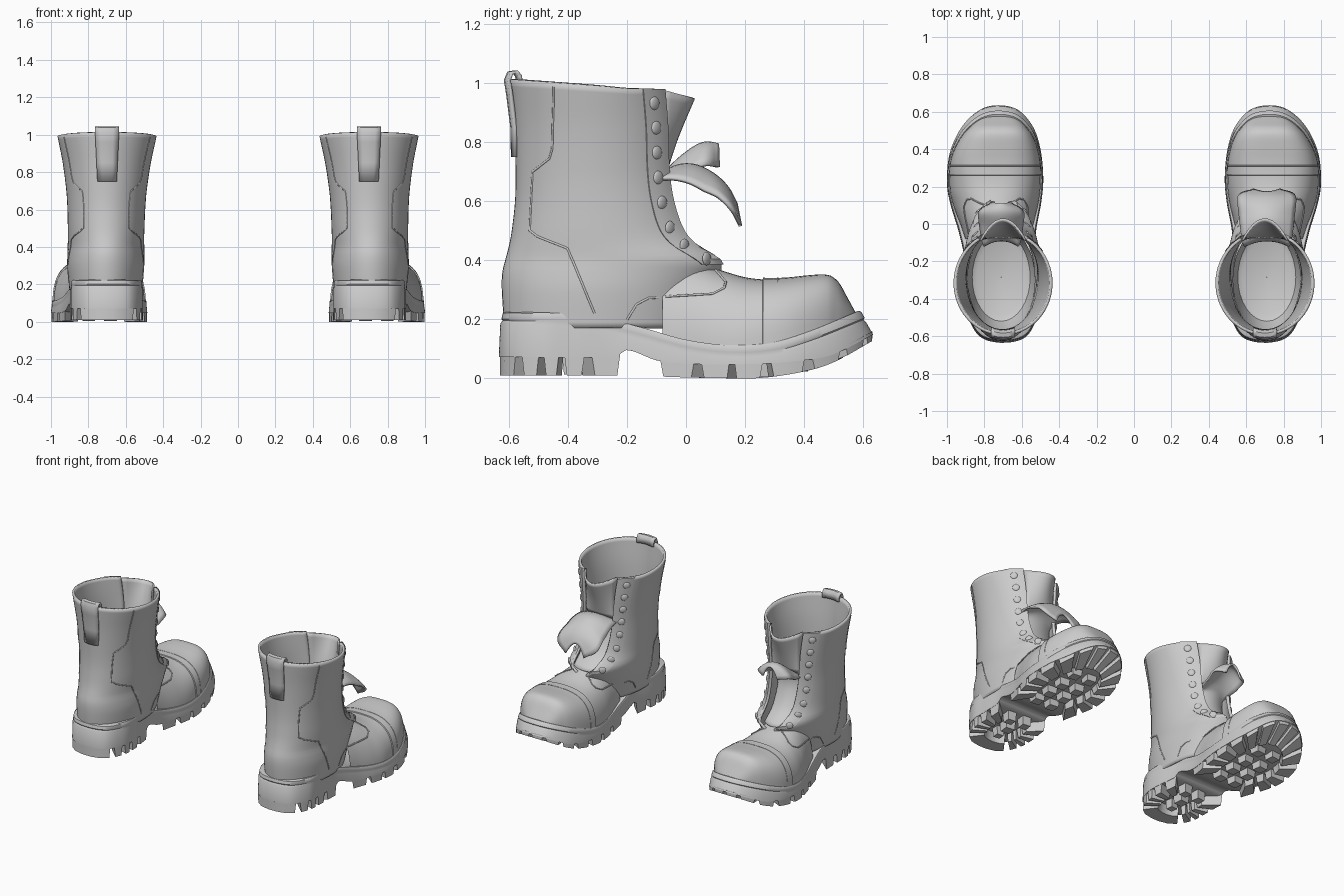
import bpy, bmesh, math
from mathutils import Vector
from mathutils.bvhtree import BVHTree

if "Cube" in bpy.data.objects:
    bpy.data.objects.remove(bpy.data.objects["Cube"])

leather = bpy.data.materials.new("grey_leather")
leather.diffuse_color = (0.6, 0.6, 0.6, 1)
leather.use_nodes = True
leather.node_tree.nodes["Principled BSDF"].inputs["Base Color"].default_value = leather.diffuse_color
OFFSET = 0.70          # distance of each boot from the middle
side = 1               # +1 right boot, -1 left boot (mirrored)


def place(p):
    return (side * (OFFSET + p[0]), p[1], p[2])


def make(name, verts, faces, thick=0, angle=40):
    me = bpy.data.meshes.new(name)
    me.from_pydata([place(v) for v in verts], [], faces)
    bm = bmesh.new()
    bm.from_mesh(me)
    bmesh.ops.remove_doubles(bm, verts=bm.verts, dist=0.0002)
    bmesh.ops.recalc_face_normals(bm, faces=bm.faces)
    bm.to_mesh(me)
    bm.free()
    ob = bpy.data.objects.new(name, me)
    bpy.context.collection.objects.link(ob)
    me.materials.append(leather)
    bpy.ops.object.select_all(action='DESELECT')
    ob.select_set(True)
    bpy.context.view_layer.objects.active = ob
    bpy.ops.object.shade_smooth_by_angle(angle=math.radians(angle))
    if thick:
        m = ob.modifiers.new("thickness", 'SOLIDIFY')
        m.thickness, m.offset = thick, 0


def loft(rows, closed=False):
    n = len(rows[0])
    faces = [(r*n + i, r*n + (i+1) % n, (r+1)*n + (i+1) % n, (r+1)*n + i)
             for r in range(len(rows)-1) for i in range(n if closed else n-1)]
    return [p for row in rows for p in row], faces


def curve(table, t):
    """Smooth interpolation through (t, value) pairs."""
    if t <= table[0][0]:
        return table[0][1]
    if t >= table[-1][0]:
        return table[-1][1]
    k = max(i for i in range(len(table)-1) if table[i][0] <= t)
    slope = lambda a, b: (table[b][1]-table[a][1]) / (table[b][0]-table[a][0])
    m0, m1 = slope(max(k-1, 0), k+1), slope(k, min(k+2, len(table)-1))
    (a, va), (b, vb) = table[k], table[k+1]
    h, u = b-a, (t-a)/(b-a)
    return ((2*u**3-3*u*u+1)*va + (u**3-2*u*u+u)*h*m0
            + (3*u*u-2*u**3)*vb + (u**3-u*u)*h*m1)


# Sole outline, outer side first, starting from the heel tip
CTRL = [(0, -.635), (.12, -.605), (.185, -.5), (.195, -.38), (.2, -.22), (.235, -.05),
        (.28, .1), (.30, .22), (.285, .38), (.22, .52), (.125, .61), (.025, .635),
        (-.08, .61), (-.16, .52), (-.2, .4), (-.215, .25), (-.205, .12), (-.175, -.05),
        (-.17, -.22), (-.19, -.38), (-.18, -.5), (-.12, -.605)]
OUT = []
for k in range(22):
    a, b, c, d = [Vector(CTRL[(k+j) % 22]) for j in (-1, 0, 1, 2)]
    for u in [j/10 for j in range(10)]:
        OUT.append(0.5*(2*b + (c-a)*u + (2*a-5*b+4*c-d)*u*u + (3*b-a-3*c+d)*u**3))


def edge(y, pts):
    p = sorted(pts, key=lambda q: q.y)
    for a, b in zip(p, p[1:]):
        if a.y <= y <= b.y and b.y > a.y:
            return a.x + (b.x-a.x)*(y-a.y)/(b.y-a.y)
    return p[-1].x if y > 0 else p[0].x


TOP = [(-.64, .225), (-.45, .22), (-.3, .205), (-.15, .17), (0, .13), (.15, .112),
       (.3, .12), (.45, .16), (.635, .228)]
BODY = [(-.64, .072), (-.24, .072), (-.2, .095), (-.1, .06), (0, .048), (.25, .048),
        (.4, .06), (.5, .08), (.64, .15)]
TREAD = [(-.64, .008), (-.2, .008), (0, .002), (.1, 0), (.25, 0), (.4, .022), (.5, .053), (.64, .13)]

# Shaft: z, back y, front edge y, half width, half angle of the front gap
SHAFT = [(.17, -.608, .03, .185, 4), (.3, -.617, .075, .198, 4), (.36, -.615, .11, .198, 8),
         (.40, -.605, .11, .197, 22), (.45, -.592, .03, .196, 27), (.5, -.583, -.015, .197, 29),
         (.6, -.572, -.05, .20, 30), (.7, -.57, -.065, .207, 30), (.85, -.575, -.07, .228, 30),
         (.985, -.588, -.08, .257, 30)]


def shaft_oval(z):
    yb, yf, w, gap = [curve([(s[0], s[i]) for s in SHAFT], z) for i in (1, 2, 3, 4)]
    g = math.radians(gap)
    ry = (yf-yb) / (1+math.cos(g))
    return yb+ry, ry, w, g


def shaft_point(z, f, grow=0, width=None):
    """Point on the shaft; f runs 0..1 round it, width measures from the gap edge."""
    yc, ry, w, g = shaft_oval(z)
    a = g + f*(2*math.pi-2*g) if width is None else g + width/0.25
    y = yc + (ry+grow)*math.cos(a)
    lift = max(0, (z-.75)/.235)**2 * (.03*max(0, -y-.2)/.4 - .004*max(0, y+.3)/.2)
    return (.01*(1-z) + (w+grow)*math.sin(a), y, z+lift)


FOOT_TOP = [(-.2, .34), (-.1, .40), (0, .40), (.06, .385), (.12, .365), (.2, .342), (.27, .334),
            (.34, .335), (.42, .343), (.48, .344), (.515, .325), (.55, .265), (.585, .2)]


def foot_row(y, extra=0):
    """Arched cross section of the vamp and toe."""
    ys = y*.635/.587 if y > 0 else y
    inset = curve([(-.2, .035), (0, .02), (.2, .014), (.6, .012)], y)
    xo, xi = edge(ys, OUT[:111]) - inset, edge(ys, OUT[110:]) + inset
    c, w = (xo+xi)/2, max((xo-xi)/2, .004) + extra
    zb, zt = curve(TOP, y)-.02, curve(FOOT_TOP, y)+extra
    p = curve([(-.2, 1), (.1, .95), (.3, .72), (.6, .65)], y)
    row = []
    for i in range(29):
        t = math.pi*i/28
        co, si = math.cos(t), max(0, math.sin(t))
        row.append((c + w*math.copysign(abs(co)**p, co), y, zb + (zt-zb)*si**p))
    return row


def prism(name, lower, upper):
    n = len(lower)
    v, f = loft([lower, upper], True)
    make(name, v, f + [tuple(range(n)), tuple(range(n, 2*n))], angle=25)


def lug(name, i0, i1, pivot, depth, taper=.7):
    """Tread lug on the sole edge between two outline positions, narrower below."""
    def ring(a, b, k):
        pts = []
        for j in range(6):
            t = a + (b-a)*j/5
            p, q = OUT[int(t) % 220], OUT[(int(t)+1) % 220]
            pts.append(p.lerp(q, t-int(t)).lerp(Vector(pivot), .008))
        return pts + [p.lerp(Vector(pivot), k) for p in reversed(pts)]
    prism(name, [(p.x, p.y, curve(TREAD, p.y)) for p in ring(i0+taper, i1-taper, depth-.04)],
          [(p.x, p.y, curve(BODY, p.y)+.012) for p in ring(i0, i1, depth)])


def tongue(name, path, half, droop, forward):
    """Leather strip along a (y, z) path, arched across its width."""
    rows = []
    for i in range(33):
        e = i/32
        y, z = [curve([(k, p[j]) for k, p in enumerate(path)], e*(len(path)-1)) for j in (0, 1)]
        w = half*(.6+.4*min(1, e*1.3)) * math.sqrt(max(.2, 1-max(0, (e-.82)/.18)**2))
        d = droop*max(0, min(1, (e-.35)*3))
        f = -.03 if e < .45 else -.03 + (forward+.03)*min(1, (e-.45)/.3)
        rows.append([(.01 + w*u, y + f*u*u, z - d*u*u) for u in [j/6-1 for j in range(13)]])
    make(name, *loft(rows), thick=.012)


def build_boot(tag):
    # sole body with a lipped welt, closed to the centre line above and below
    def ring(zf, k=1, sx=1, lean=0):
        return [(.02+(p.x-.02)*k*sx, p.y*k - lean*max(0, p.y-.3)/.335, zf(p.y)) for p in OUT]
    top = lambda d: (lambda y: curve(TOP, y)+d)
    body = lambda y: curve(BODY, y)
    make("sole"+tag, *loft([ring(body, 1, 0), ring(body), ring(top(-.04), .992, 1, .018),
                            ring(top(-.03), .98, 1, .02), ring(top(-.024), .986, 1, .02),
                            ring(top(-.004), .978, 1, .026), ring(top(0), .965, 1, .026),
                            ring(top(-.004), .9, 0)], True))
    # tread lugs round the heel and forefoot
    lug("heel_lug_back"+tag, 207, 233, (0, -.4), .45)
    for a, b in ((15, 20), (21.5, 26), (27.5, 32.5), (34, 40)):
        lug("heel_lug"+tag, 220+a, 220+b, (0, -.4), .5)
        lug("heel_lug"+tag, 220-b, 220-a, (0, -.4), .5)
    for k in range(14):
        s = 47.5 + k*125/14
        lug("forefoot_lug"+tag, s, s+7.4, (.04, .25), .42)
    # middle tread blocks
    for x, y, r in [(.04+sx, y, .04) for y in (.02, .14, .26, .38) for sx in (-.058, .058)] + [
            (-.05, -.28, .035), (.06, -.29, .035), (0, -.38, .04), (.0, -.47, .03)]:
        sq = [(-1, -.8), (.8, -1), (1, .8), (-.8, 1)]
        prism("tread_block"+tag, [(x+r*a*.85, y+r*b*.85, curve(TREAD, y)+.004) for a, b in sq],
              [(x+r*a, y+r*b, curve(BODY, y)+.012) for a, b in sq])
    # shaft, open at the front
    zs = [.17+(.985-.17)*i/40 for i in range(41)]
    sv, sf = loft([[shaft_point(z, j/56) for j in range(57)] for z in zs])
    make("shaft"+tag, sv, sf, thick=.016)
    # footbed narrowing inside the shaft down to a flat insole
    bed = [[(.01 + w*math.sin(a), yc + ry*math.cos(a), z) for a in [k*math.pi/16 for k in range(32)]]
           for z, yc, ry, w in ((.40, -.30, .285, .183), (.32, -.29, .265, .175),
                                (.25, -.285, .235, .155), (.235, -.285, .2, .13), (.232, -.285, .001, .001))]
    make("footbed"+tag, *loft(bed, True))
    # vamp, then a slightly thicker toe cap
    fv, ff = loft([foot_row(-.08 + .37*i/30) for i in range(31)])
    make("vamp"+tag, fv, ff)
    ts = [.262 + .325*math.sin(math.pi/2*i/30) for i in range(31)]
    cap = [foot_row(.256, -.01)] + [foot_row(y, .006 if y < .5 else .004) for y in ts]
    make("toe_cap"+tag, *loft(cap))
    make("toe_stitch"+tag, *loft([foot_row(y, e) for y, e in
                                  ((.306, 0), (.309, .0075), (.314, .0075), (.317, 0))]))
    # eyelet strips and eyelets down both edges of the front gap
    for s in (1, -1):
        rows = []
        for i in range(33):
            z = .385 + .6*i/32
            prof = [(0, -.004), (0, .012)] + [(.1*j/5, .012) for j in range(1, 6)] + [(.1, -.004)]
            r = [shaft_point(z, 0, g, w) for w, g in prof]
            rows.append([(.01*(1-z) + s*(p[0]-.01*(1-z)), p[1], p[2]) for p in r])
        make("eyelet_strip"+tag, *loft(rows))
        for z in (.935, .85, .765, .68, .595, .51, .45, .405):
            p = Vector(shaft_point(z, 0, .011, .06))
            n = Vector(shaft_point(z, 0, .05, .06)) - p
            p.x, n.x = .01*(1-z) + s*(p.x-.01*(1-z)), n.x*s
            rot = n.to_track_quat('Z', 'Y')
            dome = [[p + rot @ Vector((.023*math.cos(b)*math.cos(a), .023*math.cos(b)*math.sin(a),
                                       .008*math.sin(b))) for a in [k*math.pi/8 for k in range(16)]]
                    for b in [k*math.pi/8 for k in range(5)]]
            make("eyelet"+tag, *loft(dome, True))
    # gusset flaring out of the collar
    rows = []
    for i in range(11):
        z = .70 + .25*i/10
        yc = curve([(.7, -.07), (.82, -.03), (.95, .025)], z)
        e = shaft_point(z, 0, -.012)
        rows.append([(e[0]*u, yc + (e[1]-yc)*u*u, z + .03*u*u*i/10) for u in [j/6-1 for j in range(13)]])
    make("gusset"+tag, *loft(rows), thick=.012)
    # pull loop over the back of the collar
    path = [(-.588, .75), (-.59, .85), (-.604, .96), (-.612, 1.01), (-.602, 1.035), (-.585, 1.038),
            (-.574, 1.025), (-.57, .99)]
    make("pull_loop"+tag, *loft([[(u*(.05+.012*(z-.75)/.25), y + .012*(u*u), z) for u in (-1, -.5, 0, .5, 1)]
                                 for y, z in path]), thick=.012)
    # panel seams laid on the leather from both sides
    tree = BVHTree.FromPolygons([Vector(v) for v in sv+fv], sf + [tuple(i+len(sv) for i in f) for f in ff])
    for name, line in (
            ("counter_seam", [(-.445, .99), (-.45, .78), (-.46, .745), (-.515, .7), (-.525, .5),
                              (-.5, .48), (-.4, .44), (-.31, .22)]),
            ("quarter_seam", [(-.2, .2), (-.17, .25), (-.13, .272), (.09, .285), (.13, .305),
                              (.135, .325), (.10, .365)])):
        for s in (1, -1):
            pts = []
            for a, b in zip(line, line[1:]):
                for j in range(10):
                    q = Vector(a).lerp(Vector(b), j/9)
                    hit, n, _, _ = tree.ray_cast(Vector((s, q.x, q.y)), Vector((-s, 0, 0)))
                    if hit:
                        n = n if n.x*s > 0 else -n
                        pts.append(place(hit + n*(.007 if q.x < -.1 else .002)))
            cu = bpy.data.curves.new(name+tag, 'CURVE')
            cu.dimensions, cu.bevel_depth, cu.bevel_resolution = '3D', .004, 1
            sp = cu.splines.new('POLY')
            sp.points.add(len(pts)-1)
            for k, p in enumerate(pts):
                sp.points[k].co = (*p, 1)
            cu.materials.append(leather)
            bpy.context.collection.objects.link(bpy.data.objects.new(name+tag, cu))


BASE = [(.09, .375), (-.01, .45), (-.075, .57), (-.085, .66)]   # shared lower tongue path
side = 1
build_boot("_right")
tongue("tongue_right", BASE + [(-.05, .71), (.02, .722), (.09, .692), (.14, .645), (.17, .59)],
       .155, .075, .015)
side = -1
build_boot("_left")
tongue("tongue_left", BASE + [(-.06, .705), (-.02, .745), (.03, .782), (.07, .797), (.11, .79)],
       .12, .075, 0)
